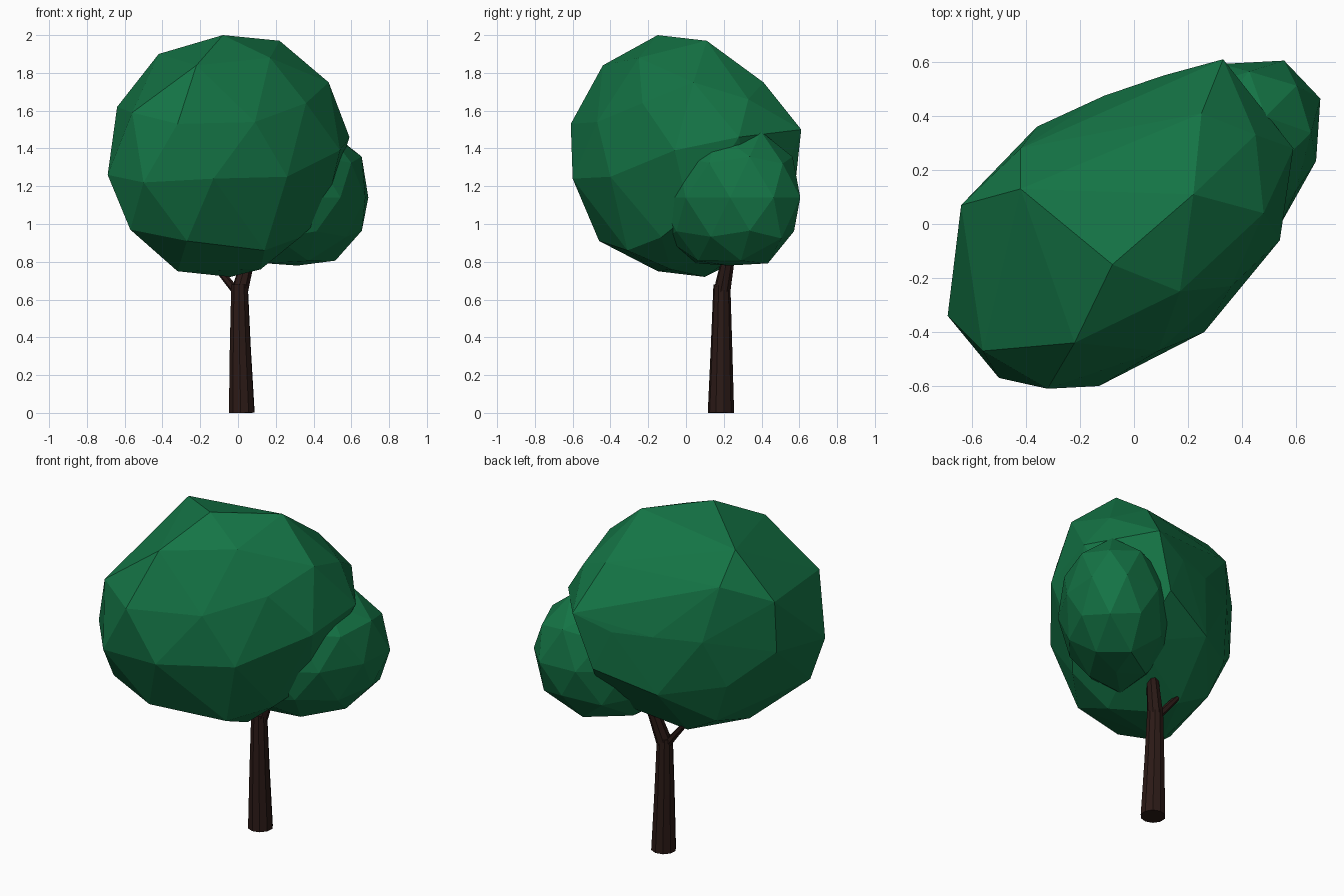
import bpy, bmesh, random
from math import radians
from mathutils import Vector, Matrix

if "Cube" in bpy.data.objects:
    bpy.data.objects.remove(bpy.data.objects["Cube"])

random.seed(4)


def material(name, color):
    m = bpy.data.materials.new(name)
    m.diffuse_color = (*color, 1)
    m.use_nodes = True
    m.node_tree.nodes["Principled BSDF"].inputs["Base Color"].default_value = m.diffuse_color
    return m


LEAF = material("leaf green", (0.007, 0.175, 0.06))
BARK = material("bark brown", (0.024, 0.010, 0.008))


def finish(name, bm, mat):
    bmesh.ops.recalc_face_normals(bm, faces=bm.faces)
    me = bpy.data.meshes.new(name)
    bm.to_mesh(me)
    bm.free()
    me.materials.append(mat)
    ob = bpy.data.objects.new(name, me)
    bpy.context.collection.objects.link(ob)
    return ob


def limb(name, rings, sides):
    """Tapered faceted tube; rings are (centre, radius)."""
    bm = bmesh.new()
    axis = Vector(rings[-1][0]) - Vector(rings[0][0])
    rot = axis.to_track_quat('Z', 'Y').to_matrix().to_4x4()
    loops = []
    for c, r in rings:
        v = bmesh.ops.create_circle(bm, segments=sides, radius=r)["verts"]
        bmesh.ops.transform(bm, matrix=rot, verts=v)
        bmesh.ops.translate(bm, vec=c, verts=v)
        loops.append(v)
    for a, b in zip(loops, loops[1:]):
        for i in range(sides):
            j = (i + 1) % sides
            bm.faces.new((a[i], a[j], b[j], b[i]))
    bm.faces.new(loops[0])
    bm.faces.new(loops[-1])
    return finish(name, bm, BARK)


# Main canopy: faceted hull, stretched along the x = y diagonal
canopy_points = [
    # crown
    (-.08, -.15, 2.0), (.22, .11, 1.97), (-.42, .13, 1.90), (-.22, -.44, 1.84),
    (.17, -.25, 1.88), (.48, .04, 1.75), (.25, .41, 1.75), (.45, .33, 1.66),
    (-.42, .28, 1.73),
    # upper belt
    (-.56, -.47, 1.59), (-.64, .07, 1.62), (-.32, -.61, 1.53), (.09, -.47, 1.54),
    (.36, -.23, 1.64), (.54, -.06, 1.39), (.59, .28, 1.46), (.33, .61, 1.50),
    (-.36, .36, 1.41), (-.11, .475, 1.42), (.11, .55, 1.42),
    # lower belt
    (-.69, -.34, 1.26), (-.50, -.57, 1.22), (-.13, -.60, 1.24), (.26, -.40, 1.25),
    (.46, .02, 1.05), (.22, .575, 1.18), (-.13, .46, 1.07), (-.44, .24, 1.12),
    (-.64, .05, 1.31),
    # underside
    (-.57, -.37, .97), (-.27, -.46, .91), (.14, -.31, .86), (-.32, -.15, .75),
    (-.04, .10, .72), (-.35, .21, .88), (.28, .38, .92), (.33, -.13, .93),
    (.12, -.08, .76), (-.15, .20, .77),
]
bm = bmesh.new()
for p in canopy_points:
    bm.verts.new(p)
bmesh.ops.convex_hull(bm, input=bm.verts)
finish("main_canopy", bm, LEAF)

# Smaller leaf cluster: same diagonal stretch, partly buried in the main one
bm = bmesh.new()
bmesh.ops.create_icosphere(bm, subdivisions=2, radius=1)
turn = Matrix.Rotation(radians(45), 3, 'Z')
for v in bm.verts:
    n = v.co * random.uniform(1.0, 1.06)
    v.co = turn @ Vector((.44 * n.x, .305 * n.y, .39 * n.z)) + Vector((.315, .225, 1.14))
    v.co = Vector((min(v.co.x, .69), min(v.co.y, .605), min(max(v.co.z, .78), 1.49)))
finish("side_canopy", bm, LEAF)

# Trunk and the two branches of its fork
limb("trunk", [((.02, .185, 0), .07), ((.012, .188, .35), .057),
               ((.008, .19, .68), .045)], 10)
limb("main_branch", [((.008, .19, .64), .045), ((.05, .22, .80), .036),
                     ((.08, .24, .90), .030)], 8)
limb("side_branch", [((.0, .19, .63), .022), ((-.08, .205, .73), .019),
                     ((-.13, .21, .79), .016)], 6)
